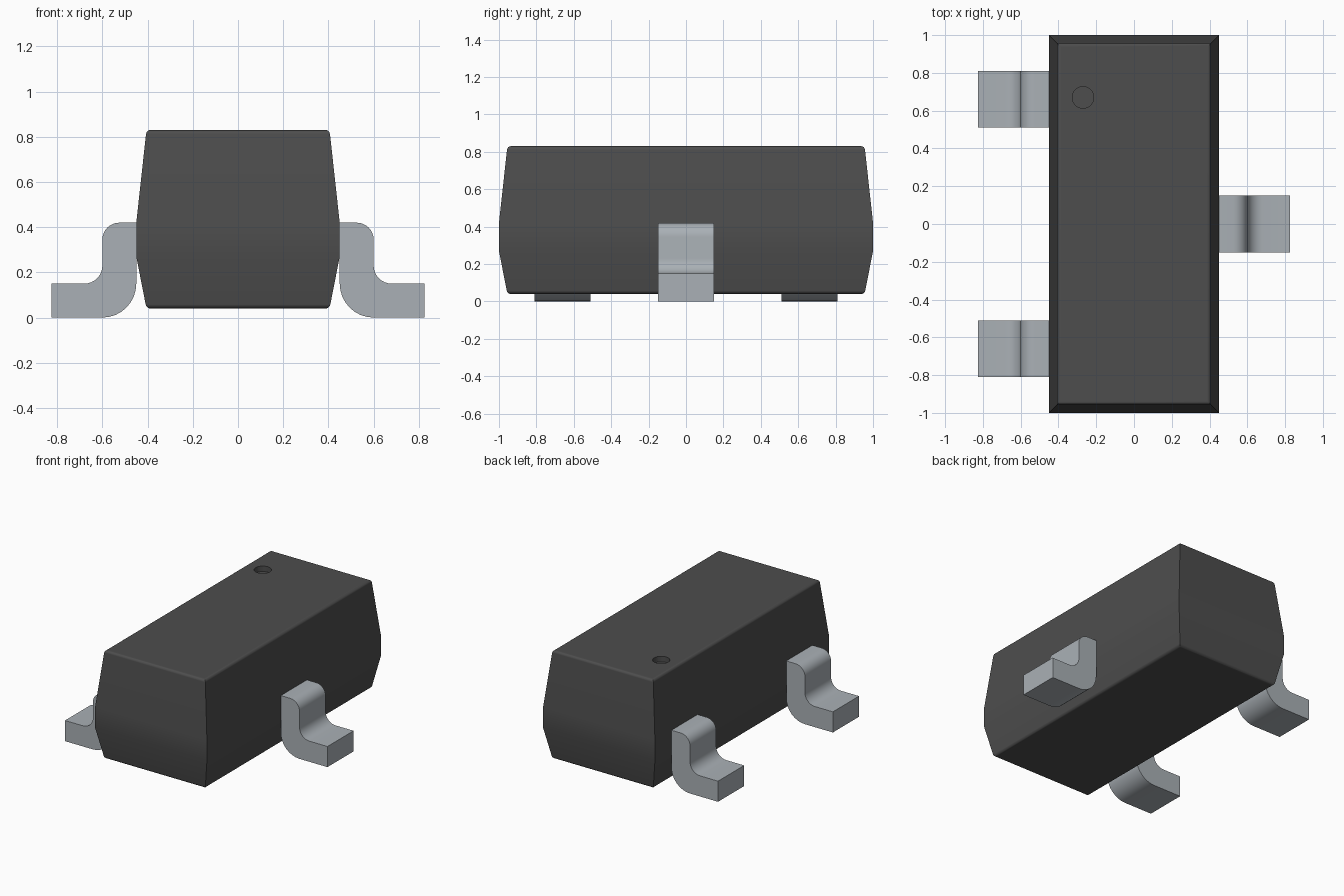
import bpy
import bmesh
from math import radians, cos, sin
from mathutils import Matrix

if "Cube" in bpy.data.objects:
    bpy.data.objects.remove(bpy.data.objects["Cube"], do_unlink=True)


def make_material(name, rgb, roughness):
    mat = bpy.data.materials.new(name)
    mat.use_nodes = True
    mat.diffuse_color = (*rgb, 1)
    shader = mat.node_tree.nodes["Principled BSDF"]
    shader.inputs["Base Color"].default_value = (*rgb, 1)
    shader.inputs["Roughness"].default_value = roughness
    return mat


def make_object(name, bm, mat):
    bmesh.ops.recalc_face_normals(bm, faces=bm.faces)
    mesh = bpy.data.meshes.new(name)
    bm.to_mesh(mesh)
    bm.free()
    mesh.materials.append(mat)
    obj = bpy.data.objects.new(name, mesh)
    bpy.context.collection.objects.link(obj)
    return obj


def smooth(obj):
    bpy.ops.object.select_all(action='DESELECT')
    obj.select_set(True)
    bpy.context.view_layer.objects.active = obj
    bpy.ops.object.shade_smooth_by_angle(angle=radians(30))


def arc(cx, cz, r, start, end, steps=8):
    angles = [radians(start + (end - start) * i / steps) for i in range(steps + 1)]
    return [(cx + r * cos(a), cz + r * sin(a)) for a in angles]


plastic = make_material("dark grey plastic", (0.075, 0.075, 0.075), 0.6)
metal = make_material("light grey metal", (0.40, 0.435, 0.465), 0.5)

# Moulded body: stacked rectangles with draft above and below the lead band
bottom, top, draft = 0.04, 0.83, 0.045
bm = bmesh.new()
rings = []
for z, inset in ((bottom, draft), (0.27, 0), (0.42, 0), (top, draft)):
    x, y = 0.45 - inset, 1 - inset
    rings.append([bm.verts.new((sx * x, sy * y, z))
                  for sx, sy in ((-1, -1), (1, -1), (1, 1), (-1, 1))])
for low, high in zip(rings, rings[1:]):
    for i in range(4):
        j = (i + 1) % 4
        bm.faces.new((low[i], low[j], high[j], high[i]))
bm.faces.new(rings[0][::-1])
bm.faces.new(rings[-1])
rims = [e for e in bm.edges if abs(e.verts[0].co.z - e.verts[1].co.z) < 1e-4
        and (e.verts[0].co.z > 0.8 or e.verts[0].co.z < 0.1)]
bmesh.ops.bevel(bm, geom=rims, offset=0.018, segments=4, profile=0.5, affect='EDGES')
body = make_object("body", bm, plastic)

# Round pin-one dimple sunk into the top
bm = bmesh.new()
bmesh.ops.create_cone(bm, cap_ends=True, segments=32, radius1=0.057, radius2=0.057,
                      depth=0.08, matrix=Matrix.Translation((-0.27, 0.67, top)))
cutter = make_object("dimple_cutter", bm, plastic)
cutter.hide_render = True
cut = body.modifiers.new("dimple", 'BOOLEAN')
cut.operation = 'DIFFERENCE'
cut.object = cutter
smooth(body)
bpy.ops.object.modifier_apply(modifier=cut.name)
bpy.data.objects.remove(cutter, do_unlink=True)
smooth(body)
weights = body.modifiers.new("flat large faces", 'WEIGHTED_NORMAL')
weights.keep_sharp = True

# Gull-wing lead outline, running outwards along the top and back underneath
profile = [(0.42, 0.42)]
profile += arc(0.525, 0.345, 0.075, 90, 0)
profile += arc(0.68, 0.23, 0.08, 180, 270)
profile += [(0.825, 0.15), (0.825, 0)]
profile += arc(0.60, 0.15, 0.15, 270, 180)
profile += [(0.45, 0.27), (0.42, 0.27)]


def make_lead(name, side, y, width=0.30):
    bm = bmesh.new()
    face = bm.faces.new([bm.verts.new((side * px, y - width / 2, pz)) for px, pz in profile])
    extruded = bmesh.ops.extrude_face_region(bm, geom=[face])["geom"]
    moved = [g for g in extruded if isinstance(g, bmesh.types.BMVert)]
    bmesh.ops.translate(bm, verts=moved, vec=(0, width, 0))
    smooth(make_object(name, bm, metal))


make_lead("left_lead", 1, 0)
make_lead("right_front_lead", -1, -0.66)
make_lead("right_back_lead", -1, 0.66)
